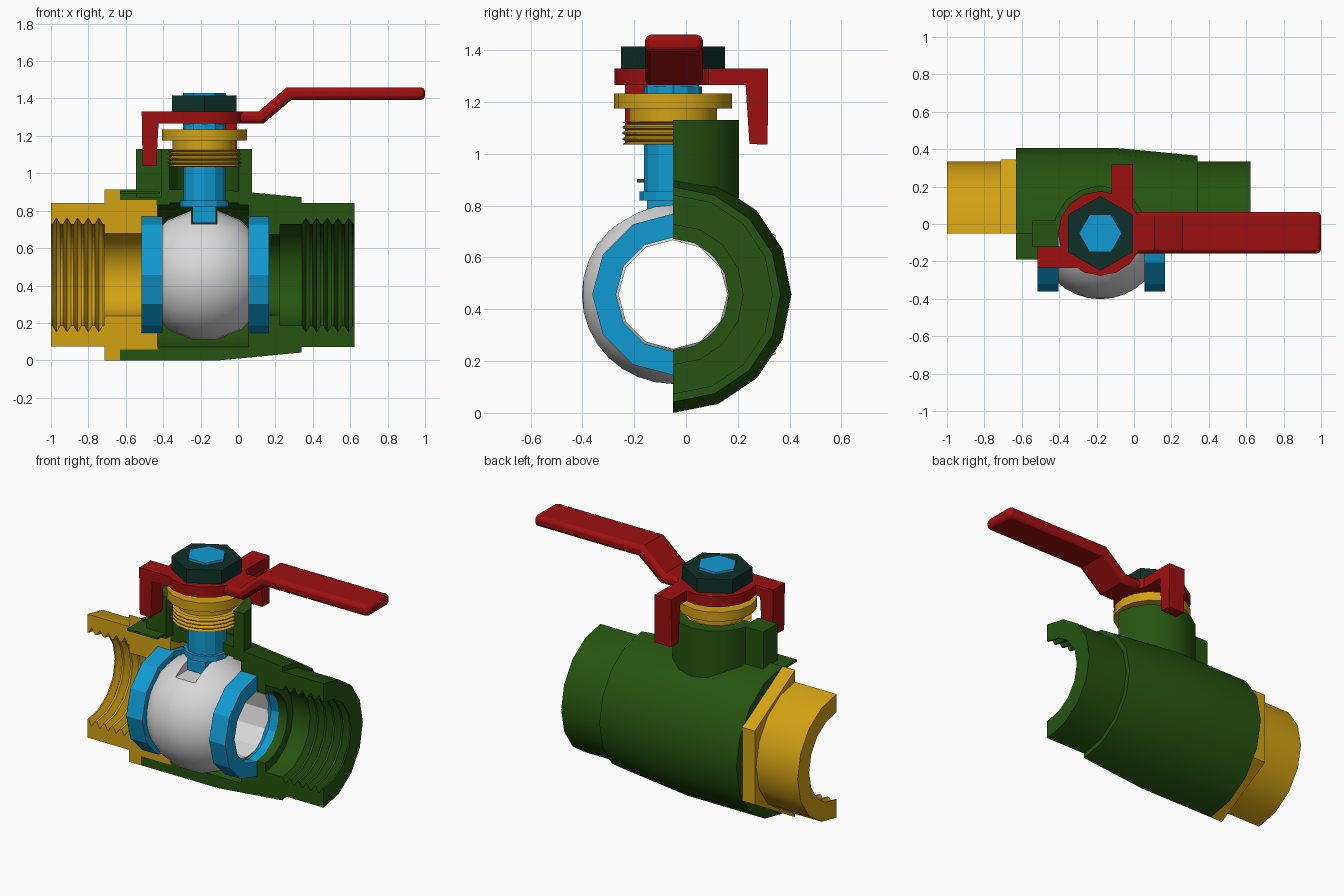
import bpy, bmesh, math
from mathutils import Matrix

old = bpy.data.objects.get("Cube")
if old:
    bpy.data.objects.remove(old, do_unlink=True)

CX, CY, CZ = -0.18, -0.05, 0.457   # stem axis x, cut plane y, pipe axis z
parts = []


def material(name, rgb):
    m = bpy.data.materials.new(name)
    m.use_nodes = True
    m.diffuse_color = (*rgb, 1)
    bsdf = m.node_tree.nodes["Principled BSDF"]
    bsdf.inputs["Base Color"].default_value = (*rgb, 1)
    bsdf.inputs["Roughness"].default_value = 0.5
    return m


GREEN = material("green", (0.019, 0.088, 0.005))
YELLOW = material("brass yellow", (0.65, 0.36, 0.007))
BLUE = material("blue", (0.005, 0.33, 0.65))
RED = material("red", (0.34, 0.005, 0.005))
DARK = material("dark green", (0.0045, 0.03, 0.021))
WHITE = material("light grey", (0.70, 0.70, 0.70))


def finish(name, bm, mat):
    bmesh.ops.recalc_face_normals(bm, faces=bm.faces)
    me = bpy.data.meshes.new(name)
    bm.to_mesh(me)
    bm.free()
    me.materials.append(mat)
    ob = bpy.data.objects.new(name, me)
    bpy.context.collection.objects.link(ob)
    parts.append(ob)
    return ob


def revolve(name, profile, mat, n, axis="x", half=False, offset=0.0):
    """Turn a closed (along, radius) profile about the pipe or stem axis."""
    bm = bmesh.new()
    rows = []
    for i in range(n // 2 + 1 if half else n):
        t = 2 * math.pi * (i + offset) / n
        s, c = math.sin(t), math.cos(t)
        if axis == "x":
            row = [bm.verts.new((a, CY + r * s, CZ - r * c)) for a, r in profile]
        else:
            row = [bm.verts.new((CX + r * c, CY + r * s, a)) for a, r in profile]
        rows.append(row)
    k = len(profile)
    pairs = list(zip(rows, rows[1:])) + ([] if half else [(rows[-1], rows[0])])
    for p, q in pairs:
        for j in range(k):
            bm.faces.new((p[j], p[(j + 1) % k], q[(j + 1) % k], q[j]))
    if half:
        bm.faces.new(rows[0])
        bm.faces.new(rows[-1])
    return finish(name, bm, mat)


def solid(name, z0, z1, r, mat, n, offset=0.0):
    """Plain upright cylinder on the stem axis."""
    bm = bmesh.new()
    bmesh.ops.create_cone(bm, cap_ends=True, segments=n, radius1=r, radius2=r, depth=z1 - z0,
                          matrix=Matrix.Translation((CX, CY, (z0 + z1) / 2))
                          @ Matrix.Rotation(2 * math.pi * offset / n, 4, "Z"))
    return finish(name, bm, mat)


def prism(name, pts, lo, hi, mat, along="y"):
    """Extrude a (horizontal, z) outline along y or x."""
    bm = bmesh.new()
    ends = []
    for d in (lo, hi):
        ends.append([bm.verts.new((h, d, z) if along == "y" else (d, h, z)) for h, z in pts])
    k = len(pts)
    for i in range(k):
        bm.faces.new((ends[0][i], ends[0][(i + 1) % k], ends[1][(i + 1) % k], ends[1][i]))
    bm.faces.new(ends[0])
    bm.faces.new(ends[1])
    return finish(name, bm, mat)


def box(name, x, y, z, mat):
    return prism(name, [(x[0], z[0]), (x[1], z[0]), (x[1], z[1]), (x[0], z[1])], *y, mat)


def thread(a0, a1, count, deep, crest):
    """Zigzag thread points from a0 to a1."""
    p = (a1 - a0) / count
    out = []
    for i in range(count):
        a = a0 + i * p
        out += [(a + 0.12 * p, crest), (a + 0.5 * p, deep), (a + 0.88 * p, crest)]
    return out


# Cut-open valve body
revolve("valve_body", [(-0.63, 0.457), (-0.1, 0.457), (0.34, 0.415), (0.34, 0.385),
                       (0.623, 0.385), (0.623, 0.27)]
        + thread(0.62, 0.335, 5, 0.305, 0.27)
        + [(0.225, 0.27), (0.225, 0.215), (0.165, 0.215), (0.165, 0.312), (0.055, 0.312),
           (0.055, 0.385), (-0.43, 0.385), (-0.43, 0.4), (-0.63, 0.4)],
        GREEN, 16, half=True)

# Bonnet neck: open half ring turned so that the back half remains
neck = revolve("body_neck", [(0.83, 0.255), (1.13, 0.255), (1.13, 0.185), (0.83, 0.185)],
               GREEN, 16, axis="z", half=True)
box("handle_stop", (-0.545, -0.41), (-0.12, 0.02), (0.87, 1.13), GREEN)
box("body_flap", (-0.63, -0.42), (-0.19, -0.05), (0.89, 0.902), GREEN)

# Screwed-in end fitting with its hexagon
revolve("end_fitting", [(-1.0, 0.383), (-0.63, 0.383), (-0.63, 0.4), (-0.43, 0.4), (-0.43, 0.312),
                        (-0.515, 0.312), (-0.515, 0.22), (-0.715, 0.22), (-0.715, 0.27)]
        + thread(-0.716, -0.999, 5, 0.305, 0.27) + [(-1.0, 0.27)],
        YELLOW, 16, half=True)
revolve("fitting_hexagon", [(-0.715, 0.457), (-0.63, 0.457), (-0.63, 0.37), (-0.715, 0.37)],
        YELLOW, 6, half=True)

# Seat rings, mirrored about the ball
for side, name in ((-1, "right_seat"), (1, "left_seat")):
    revolve(name, [(-0.175 + side * a, r) for a, r in
                   ((0.23, 0.312), (0.34, 0.312), (0.34, 0.22), (0.285, 0.22), (0.23, 0.27))],
            BLUE, 12)

# Ball with through bore and key slot
bm = bmesh.new()
bmesh.ops.create_uvsphere(bm, u_segments=16, v_segments=16, radius=0.352,
                          matrix=Matrix.Translation((CX, CY, CZ))
                          @ Matrix.Rotation(math.pi / 2, 4, "X")
                          @ Matrix.Rotation(math.pi / 16, 4, "Z"))
ball = finish("ball", bm, WHITE)
bm = bmesh.new()
bmesh.ops.create_cone(bm, cap_ends=True, segments=12, radius1=0.21, radius2=0.21, depth=1.0,
                      matrix=Matrix.Translation((CX, CY, CZ)) @ Matrix.Rotation(math.pi / 2, 4, "Y"))
bore = finish("bore_cutter", bm, WHITE)
slot = box("slot_cutter", (CX - 0.068, CX + 0.068), (-0.6, 0.5), (0.73, 1.0), WHITE)
for cutter in (bore, slot):
    mod = ball.modifiers.new(cutter.name, "BOOLEAN")
    mod.operation = "DIFFERENCE"
    mod.solver = "EXACT"
    mod.object = cutter
bpy.context.view_layer.update()
cut = bpy.data.meshes.new_from_object(ball.evaluated_get(bpy.context.evaluated_depsgraph_get()))
ball.modifiers.clear()
ball.data = cut
for cutter in (bore, slot):
    parts.remove(cutter)
    bpy.data.objects.remove(cutter, do_unlink=True)

# Stem: key, collar, shaft and hexagonal top
box("stem_key", (CX - 0.063, CX + 0.063), (CY - 0.1, CY + 0.1), (0.735, 0.83), BLUE)
solid("stem_collar", 0.82, 0.855, 0.13, BLUE, 12)
solid("stem_shaft", 0.85, 1.26, 0.112, BLUE, 12)
solid("stem_top", 1.23, 1.43, 0.115, BLUE, 6, offset=0.5)

# Gland nut with outside thread and flange
revolve("gland_nut", [(1.035, 0.1), (1.035, 0.185)] + thread(1.035, 1.125, 4, 0.175, 0.196)
        + [(1.125, 0.17), (1.175, 0.17), (1.175, 0.227), (1.233, 0.227), (1.233, 0.1)],
        YELLOW, 16, axis="z")

# Handle: hub, grip and two stop arms
solid("handle_hub", 1.265, 1.33, 0.226, RED, 16)
grip = prism("handle_grip", [(-0.05, 1.265), (0.135, 1.265), (0.285, 1.392), (1.0, 1.392),
                             (1.0, 1.46), (0.26, 1.46), (0.11, 1.33), (-0.05, 1.33)],
             -0.158, 0.065, RED)
bevel = grip.modifiers.new("soft_edges", "BEVEL")
bevel.width = 0.022
bevel.segments = 2
bevel.limit_method = "ANGLE"
bevel.angle_limit = math.radians(60)
prism("side_stop_arm", [(-0.2, 1.33), (-0.515, 1.33), (-0.51, 1.04), (-0.437, 1.04),
                        (-0.425, 1.265), (-0.2, 1.265)], -0.235, -0.12, RED)
prism("back_stop_arm", [(0.0, 1.33), (0.317, 1.33), (0.315, 1.035), (0.245, 1.038),
                        (0.23, 1.265), (0.0, 1.265)], -0.12, -0.005, RED, along="x")

# Lock nut
solid("lock_nut", 1.33, 1.415, 0.2, DARK, 6)

# Smooth round surfaces, keep edges sharp
bpy.ops.object.select_all(action="DESELECT")
for ob in parts:
    ob.select_set(True)
bpy.context.view_layer.objects.active = parts[0]
bpy.ops.object.shade_smooth_by_angle(angle=math.radians(28))
